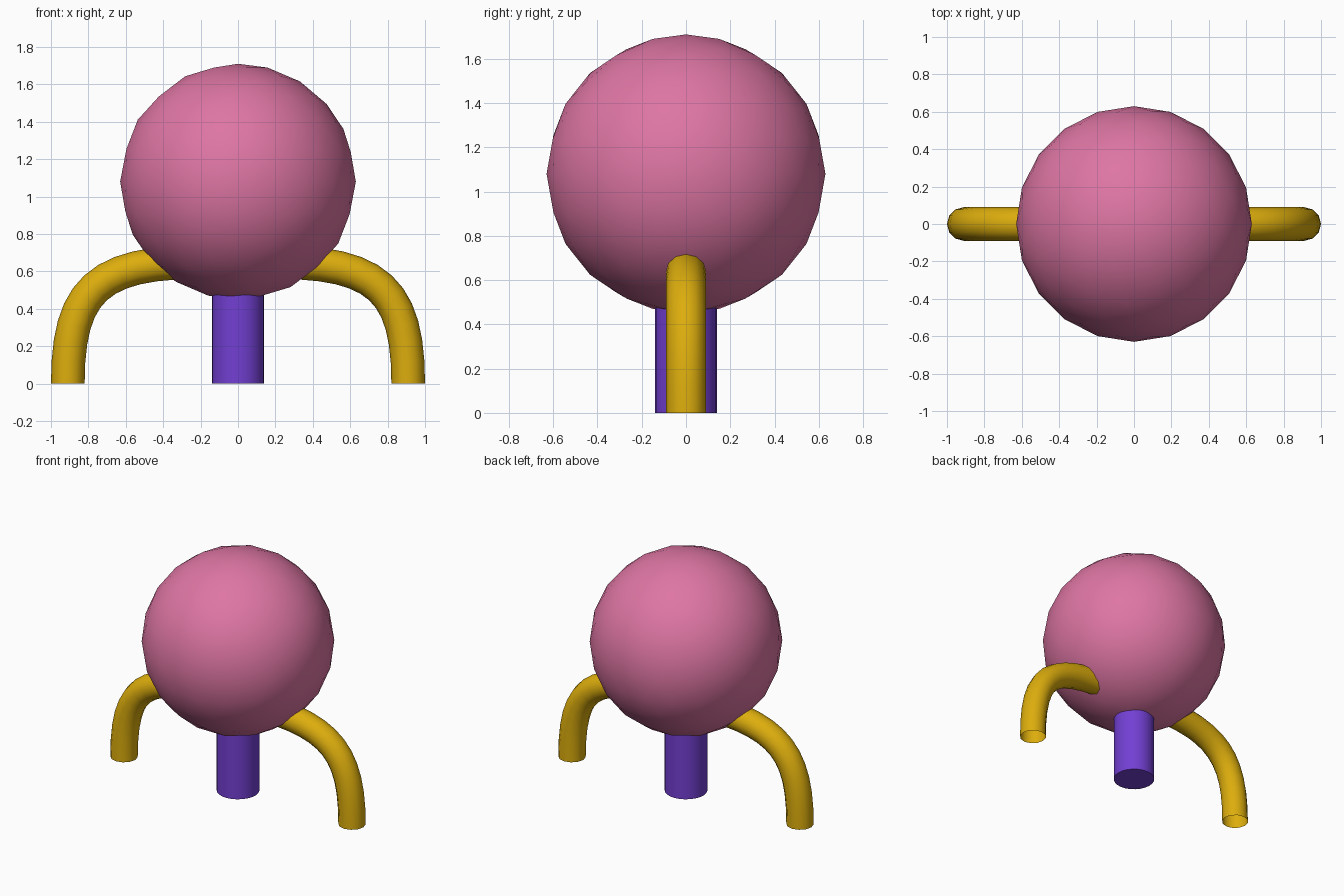
import bpy
import math

if "Cube" in bpy.data.objects:
    bpy.data.objects.remove(bpy.data.objects["Cube"])


def material(name, rgb):
    mat = bpy.data.materials.new(name)
    mat.diffuse_color = (*rgb, 1.0)
    mat.use_nodes = True
    mat.node_tree.nodes["Principled BSDF"].inputs["Base Color"].default_value = mat.diffuse_color
    return mat


pink = material("pink", (0.73, 0.18, 0.37))
violet = material("violet", (0.17, 0.05, 0.65))
yellow = material("yellow", (0.72, 0.42, 0.004))


def finish(name, mat, angle):
    obj = bpy.context.object
    obj.name = name
    obj.data.materials.append(mat)
    bpy.ops.object.shade_smooth_by_angle(angle=math.radians(angle))
    return obj


# Round body
bpy.ops.mesh.primitive_ico_sphere_add(subdivisions=3, radius=0.63, location=(0, 0, 1.08))
finish("body", pink, 60)

# Central post, sunk into the body
post_height = 0.55
bpy.ops.mesh.primitive_cylinder_add(vertices=24, radius=0.14, depth=post_height,
                                    location=(0, 0, post_height / 2))
finish("center_post", violet, 40)


# Bent open tube from the floor up into the body
def bent_leg(name, side):
    curve = bpy.data.curves.new(name, 'CURVE')
    curve.dimensions = '3D'
    curve.bevel_depth = 0.09
    curve.bevel_resolution = 4
    curve.resolution_u = 12
    spline = curve.splines.new('BEZIER')
    spline.bezier_points.add(1)
    # (left handle, point, right handle) in the xz plane
    path = [((0.91, -0.3), (0.91, 0.0), (0.91, 0.5)),
            ((0.75, 0.65), (0.2, 0.65), (0.0, 0.65))]
    for p, (left, co, right) in zip(spline.bezier_points, path):
        p.handle_left_type = p.handle_right_type = 'FREE'
        p.co = (side * co[0], 0, co[1])
        p.handle_left = (side * left[0], 0, left[1])
        p.handle_right = (side * right[0], 0, right[1])
    curve.materials.append(yellow)
    obj = bpy.data.objects.new(name, curve)
    bpy.context.collection.objects.link(obj)


bent_leg("left_leg", -1)
bent_leg("right_leg", 1)
